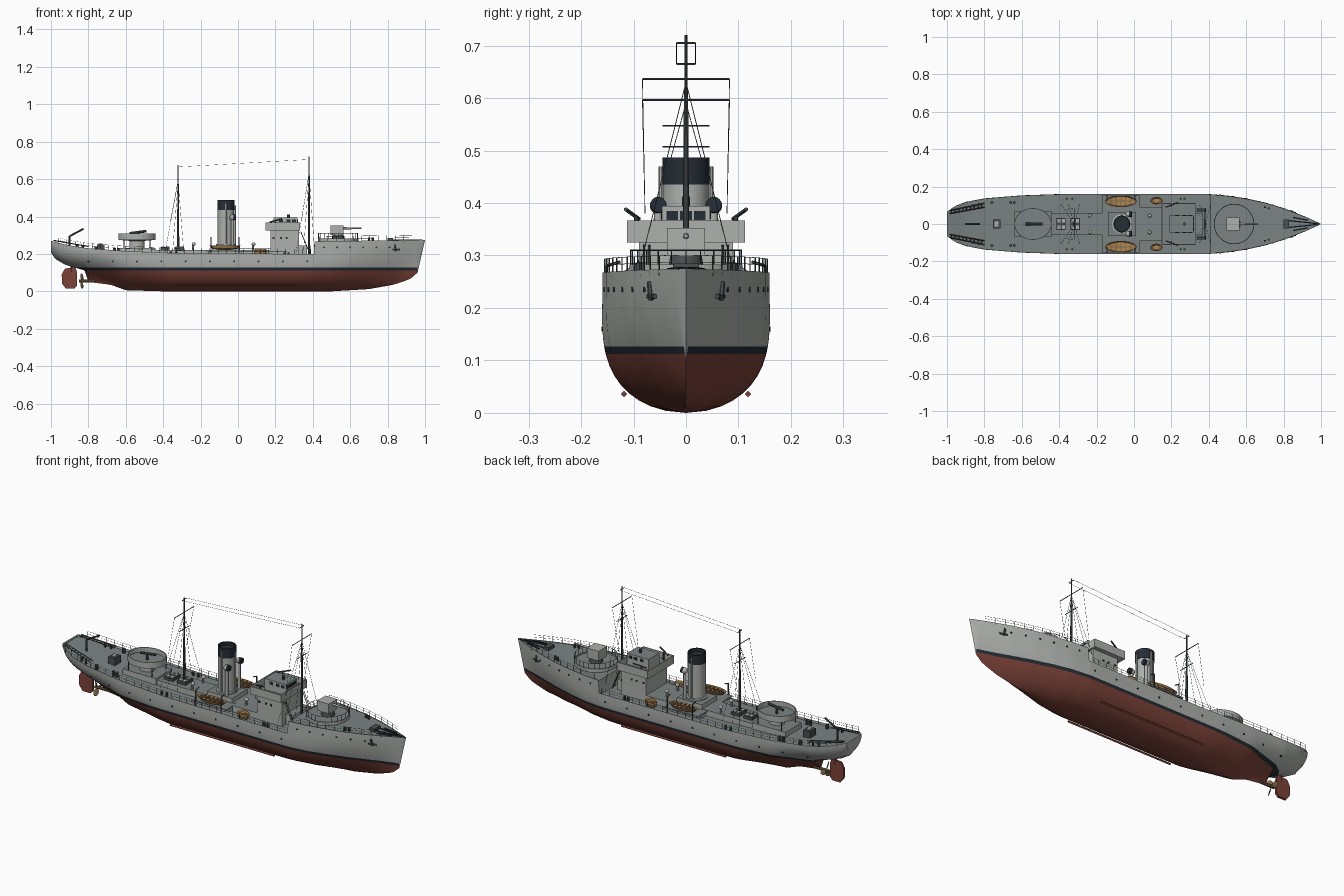
import bpy, bmesh, math
from mathutils import Vector, Matrix

cube = bpy.data.objects.get("Cube")
if cube:
    bpy.data.objects.remove(cube)

def material(name, *rgb):
    m = bpy.data.materials.new(name)
    m.use_nodes = True
    m.diffuse_color = (*rgb, 1)
    m.node_tree.nodes["Principled BSDF"].inputs["Base Color"].default_value = (*rgb, 1)
    return m

GREY = material("hull grey", .42, .44, .42)
DECK = material("deck grey", .2, .23, .23)
RED = material("underwater red", .2, .055, .04)
BLACK = material("blue black", .018, .026, .035)
WOOD = material("varnished wood", .42, .24, .09)
BRONZE = material("bronze", .24, .15, .07)
STEEL = material("dark steel", .07, .08, .08)
made = []

def finish(name, bm, *mats):
    mesh = bpy.data.meshes.new(name)
    bm.to_mesh(mesh)
    bm.free()
    for m in mats:
        mesh.materials.append(m)
    ob = bpy.data.objects.new(name, mesh)
    bpy.context.collection.objects.link(ob)
    made.append(ob)
    return ob

def box(name, xs, ys, zs, *mats):
    """Box from ranges; a second material paints the top."""
    bm = bmesh.new()
    lo, hi = Vector((xs[0], ys[0], zs[0])), Vector((xs[1], ys[1], zs[1]))
    bmesh.ops.create_cube(bm, size=1, matrix=Matrix.Translation((lo + hi) / 2) @ Matrix.Diagonal((*(hi - lo), 1)))
    for f in bm.faces:
        f.material_index = int(len(mats) > 1 and f.normal.z > .5)
    return finish(name, bm, *mats)

def rods(name, pairs, r, mat, sides=5, r2=None):
    """Straight rods between pairs of points, in one mesh."""
    bm = bmesh.new()
    for a, b in pairs:
        a, b = Vector(a), Vector(b)
        d = b - a
        turn = d.to_track_quat('Z', 'Y').to_matrix().to_4x4()
        bmesh.ops.create_cone(bm, cap_ends=True, segments=sides, radius1=r, radius2=r if r2 is None else r2,
                              depth=d.length, matrix=Matrix.Translation((a + b) / 2) @ turn)
    return finish(name, bm, mat)

def lathe(name, x, y, profile, *mats, split=9, sy=1, sides=32):
    """Turned shape about a vertical axis; faces above split take the second material."""
    bm = bmesh.new()
    rings = []
    for r, z in profile:
        ring = []
        for i in range(sides):
            a = math.tau * i / sides
            ring.append(bm.verts.new((x + r * math.cos(a), y + r * sy * math.sin(a), z)))
        rings.append(ring)
    for lo, hi in zip(rings, rings[1:]):
        for i in range(sides):
            j = (i + 1) % sides
            f = bm.faces.new((lo[i], lo[j], hi[j], hi[i]))
            f.material_index = int(f.calc_center_median().z > split)
    bm.faces.new(rings[-1]).material_index = len(mats) - 1
    return finish(name, bm, *mats)

def ball(name, centre, size, mat):
    bm = bmesh.new()
    bmesh.ops.create_uvsphere(bm, u_segments=20, v_segments=10, radius=1,
                              matrix=Matrix.Translation(centre) @ Matrix.Diagonal((*size, 1)))
    return finish(name, bm, mat)

def both(pairs):
    """Add the mirror image of rods across the centreline."""
    flip = lambda p: (p[0], -p[1], p[2])
    return pairs + [(flip(a), flip(b)) for a, b in pairs]

def curve(points):
    def value(x):
        for (a, u), (b, v) in zip(points, points[1:]):
            if x <= b:
                return u + (v - u) * max(0, x - a) / (b - a)
        return points[-1][1]
    return value

# Hull lines along the length
keel = curve([(-1, .21), (-.98, .175), (-.92, .14), (-.82, .112), (-.8, .05), (-.68, .035), (-.6, .006), (-.4, 0),
              (.5, 0), (.7, .012), (.83, .035), (.92, .065), (.96, .1), (1, .275)])
sheer = curve([(-1, .27), (-.9, .245), (-.8, .23), (-.6, .215), (-.3, .203), (.405, .2), (.41, .267), (1, .275)])
half = curve([(-1, .065), (-.96, .095), (-.9, .118), (-.8, .137), (-.6, .153), (-.4, .16), (.4, .16), (.5, .152),
              (.6, .137), (.7, .115), (.8, .085), (.9, .046), (1, .002)])
full = curve([(-1, 2), (-.6, 2.6), (-.4, 3), (.5, 3), (.8, 2), (1, 1.3)])
hollow = curve([(-1, .5), (-.82, .6), (-.8, 1.9), (-.6, 1), (-.35, .5), (.35, .5), (.6, .7), (.9, 1)])
flare_top = curve([(-1, .27), (-.8, .23), (-.4, .205), (.4, .2), (.65, .26), (1, .28)])
RED_TOP, BAND_TOP = .112, .127

def breadth(x, z):
    s = (z - keel(x)) / (flare_top(x) - keel(x))
    return half(x) * (1 - (1 - min(1, max(0, s))) ** full(x)) ** hollow(x)

def deck_z(x):
    return sheer(x) - (.004 if x > .407 else .012)

stations = sorted({round(-1 + i / 40, 3) for i in range(81)} | {-.82, -.99, .405, .41, .96, .99})
bm = bmesh.new()
deck = bmesh.new()
rings, planks = [], []
LOW, HIGH = 8, 6
for x in stations:
    k, top = keel(x), sheer(x)
    zs = [k + max(0, RED_TOP - k) * (i / LOW) ** 1.6 for i in range(LOW + 1)]
    base = max(BAND_TOP, k)
    zs += [base + (top - base) * i / HIGH for i in range(HIGH + 1)]
    side = [(breadth(x, z), z) for z in zs]
    rings.append([bm.verts.new((x, -y, z)) for y, z in reversed(side[1:])]
                 + [bm.verts.new((x, y if i else 0, z)) for i, (y, z) in enumerate(side)])
    w = breadth(x, deck_z(x)) * .995
    planks.append([deck.verts.new((x, s * w, deck_z(x))) for s in (-1, 1)])
for a, b in zip(rings, rings[1:]):
    for i in range(len(a) - 1):
        f = bm.faces.new((a[i], b[i], b[i + 1], a[i + 1]))
        z = f.calc_center_median().z
        f.material_index = 0 if z < RED_TOP else 1 if z < BAND_TOP else 2
bm.faces.new(rings[0]).material_index = 2
bmesh.ops.remove_doubles(bm, verts=bm.verts, dist=.0004)
bmesh.ops.recalc_face_normals(bm, faces=bm.faces)
finish("hull", bm, RED, BLACK, GREY)
for a, b in zip(planks, planks[1:]):
    f = deck.faces.new((a[0], b[0], b[1], a[1]))
    f.normal_update()
    f.material_index = int(f.normal.z < .7)
finish("deck", deck, DECK, GREY)

# Rudder, propeller and bilge keels
bm = bmesh.new()
outline = [(-.86, .03), (-.875, .014), (-.92, .014), (-.94, .04), (-.943, .09), (-.925, .122), (-.87, .128), (-.86, .1)]
edge = [bm.verts.new((x, -.006, z)) for x, z in outline]
plate = bm.faces.new(edge)
out = bmesh.ops.extrude_face_region(bm, geom=[plate])
bmesh.ops.translate(bm, verts=[v for v in out["geom"] if isinstance(v, bmesh.types.BMVert)], vec=(0, .012, 0))
finish("rudder", bm, RED)
rods("rudder_stock", [((-.89, 0, .1), (-.89, 0, .16))], .007, RED, 10)
rods("propeller_shaft", [((-.76, 0, .055), (-.85, 0, .055))], .008, BRONZE, 10)
for i in range(3):
    a = math.tau * i / 3 + .5
    blade = ball("propeller_blade", (0, 0, .026), (.003, .014, .02), BRONZE)
    blade.matrix_world = Matrix.Translation((-.835, 0, .055)) @ Matrix.Rotation(a, 4, 'X') @ Matrix.Rotation(.6, 4, 'Z')
for s in (-1, 1):
    rods("bilge_keel", [((-.32, s * .118, .036), (.3, s * .118, .036))], .006, RED, 4)

# Portholes and anchors
ports = [(x / 100, .235) for x in range(46, 84, 7)] + [(x / 100, .16) for x in range(-80, 40, 13)]
rods("portholes", both([((x, breadth(x, z) - .004, z), (x, breadth(x, z) + .002, z)) for x, z in ports]), .005, BLACK, 10)
hawse = breadth(.84, .23)
rods("anchors", both([((.84, hawse + .003, .25), (.845, hawse, .215)), ((.825, hawse + .004, .222), (.865, hawse - .008, .222))]),
     .005, STEEL, 6)

# Railings
posts, lines = [], []
xs = [-.96 + .045 * i for i in range(43)]
foot = lambda x, h: (x, breadth(x, sheer(x)) * .985, sheer(x) + h)
for a, b in zip(xs, xs[1:]):
    posts.append((foot(a, -.012), foot(a, .026)))
    if not a < .41 < b:
        lines += [(foot(a, h), foot(b, h)) for h in (.013, .026)]
rods("railing_posts", both(posts), .0013, STEEL, 4)
rods("railing_wires", both(lines), .0007, STEEL, 3)

# Deckhouses amidships
box("engine_casing", (-.44, .18), (-.06, .06), (.185, .222), GREY, DECK)
box("boat_deck", (-.17, .03), (-.153, .153), (.213, .22), GREY, DECK)
box("boat_deck_house", (-.16, .02), (-.1, .1), (.185, .215), GREY)
box("forward_casing", (.03, .18), (-.09, .09), (.185, .222), GREY, DECK)
box("funnel_house", (-.14, .01), (-.065, .065), (.22, .245), GREY, DECK)
for x in (-.39, -.315):
    box("skylight", (x - .025, x + .025), (-.032, .032), (.22, .237), STEEL)
    for y in (-.018, .018):
        for dx in (-.012, .012):
            box("skylight_pane", (x + dx - .008, x + dx + .008), (y - .01, y + .01), (.236, .24), GREY)

# Funnel with a dark top
lathe("funnel", -.065, 0, [(.052, .24), (.052, .252), (.044, .254), (.044, .435), (.045, .4351), (.045, .487), (.039, .487),
      (.039, .47)], GREY, BLACK, split=.435)
rods("funnel_pipes", both([((-.065, .047, .25), (-.065, .047, .47))]), .005, GREY, 8)
ring = [(-.0195, .019 * math.cos(i * math.tau / 20), .425 + .015 * math.sin(i * math.tau / 20)) for i in range(20)]
rods("steam_pipe", [((-.015, 0, .245), (-.015, 0, .46))], .005, GREY, 8)

# Cowl ventilators
for s in (-1, 1):
    rods("ventilator_trunk", [((-.03, s * .053, .24), (-.03, s * .053, .395))], .008, GREY, 12)
    ball("ventilator_cowl", (-.03, s * .053, .395), (.015, .016, .016), GREY)
    rods("ventilator_mouth", [((-.03, s * .053, .395), (-.012, s * .053, .397))], .015, BLACK, 16)
    for x in (-.24, .08):
        rods("small_ventilator", [((x, s * .045, .21), (x, s * .045, .25))], .006, GREY, 10)
        ball("small_cowl", (x + .003, s * .045, .252), (.01, .01, .01), GREY)

# Boats and rafts
for s in (-1, 1):
    lathe("boat", -.07, s * .122, [(.03, .222), (.065, .228), (.085, .245), (.08, .246), (.07, .24)], WOOD, sy=.36)
    box("boat_keelson", (-.14, 0), (s * .122 - .003, s * .122 + .003), (.24, .246), BRONZE)
    for i in range(5):
        x = -.12 + i * .025
        box("boat_thwart", (x - .003, x + .003), (s * .122 - .02, s * .122 + .02), (.24, .246), BRONZE)
    lathe("raft", .12, s * .125, [(.028, .195), (.033, .204), (.033, .222), (.028, .226), (.02, .22)], WOOD, sy=.6)
    davits = [((x, s * .152, .2), (x, s * .152, .28)) for x in (-.145, .005)]
    rods("boat_davits", davits + [(b, (b[0], s * .125, .288)) for a, b in davits], .003, STEEL, 6)

# Bridge
box("bridge_house", (.175, .325), (-.09, .09), (.185, .33), GREY, DECK)
box("bridge_front_house", (.32, .37), (-.055, .055), (.185, .245), GREY, DECK)
box("bridge_floor", (.15, .33), (-.11, .11), (.325, .335), GREY, DECK)
for s in (-1, 1):
    box("bridge_wing_wall", (.15, .33), (s * .11 - .002, s * .11 + .002), (.325, .367), GREY)
    box("bridge_end_wall", (.24 + s * .09 - .002, .24 + s * .09 + .002), (-.11, .11), (.325, .367), GREY)
box("wheelhouse", (.19, .318), (-.046, .046), (.33, .394), GREY, DECK)
for y in (-.026, 0, .026):
    box("wheelhouse_window", (.317, .32), (y - .011, y + .011), (.368, .385), BLACK)
for s in (-1, 1):
    for x in (.23, .27, .3):
        box("side_window", (x - .01, x + .01), (s * .0465 - .001, s * .0465 + .001), (.37, .385), BLACK)
        rods("bridge_porthole", [((x - .04, s * .089, .285), (x - .04, s * .092, .285))], .006, BLACK, 10)
    rods("wing_gun", [((.2, s * .095, .335), (.2, s * .095, .375)), ((.17, s * .09, .37), (.235, s * .115, .388))], .004, STEEL, 6)
    rods("bridge_ladder", [((.335, s * .07, .32), (.385, s * .07, .2)), ((.335, s * .08, .32), (.385, s * .08, .2))], .002, STEEL, 4)
rods("compass", [((.27, 0, .39), (.27, 0, .412))], .008, STEEL, 10)

# Forecastle gun on a round platform
lathe("fore_gun_platform", .535, 0, [(.108, .26), (.108, .283), (.104, .283), (.104, .276)], GREY, DECK, split=.9)
lathe("fore_gun_mount", .535, 0, [(.035, .27), (.028, .31)], STEEL)
box("fore_gun_shield", (.495, .565), (-.036, .036), (.3, .352), GREY)
rods("fore_gun_barrel", [((.56, 0, .337), (.66, 0, .337))], .006, GREY, 12, .004)
rim = [(.535 + .106 * math.cos(i * math.tau / 24), .106 * math.sin(i * math.tau / 24)) for i in range(24)]
rods("platform_rail", [((*p, .28), (*p, .31)) for p in rim] + [((*p, .31), (*q, .31)) for p, q in zip(rim, rim[1:] + rim[:1])],
     .0012, STEEL, 4)

# After gun tub
box("after_house", (-.64, -.44), (-.068, .068), (.19, .232), GREY, DECK)
lathe("after_gun_tub", -.54, 0, [(.04, .23), (.04, .27), (.1, .275), (.1, .308), (.096, .308), (.096, .282)], GREY, DECK, split=.9, sy=.85)
rods("after_gun", [((-.54, 0, .28), (-.54, 0, .315)), ((-.58, 0, .31), (-.49, 0, .322))], .007, STEEL, 8)
rods("tub_legs", both([((x, .06, .2), (x, .06, .278)) for x in (-.61, -.47)]), .003, STEEL, 6)

# Stern and bow fittings
rails = []
for y in (.07, .09):
    rails += [((-.985, y * .8, .272), (-.8, y + .02, .24))]
rails += [((-.975 + .02 * i, .06 + .003 * i, .268 - .003 * i), (-.975 + .02 * i, .078 + .003 * i, .268 - .003 * i)) for i in range(9)]
rods("charge_rails", both(rails), .003, STEEL, 4)
rods("depth_charges", both([((x, .115, deck_z(x)), (x, .115, deck_z(x) + .025)) for x in (-.66, -.64, -.76)]), .008, STEEL, 10)
box("stern_winch", (-.755, -.715), (-.025, .025), (.21, .25), STEEL)
box("winch_top", (-.745, -.725), (-.014, .014), (.25, .256), GREY)
rods("stern_davit", [((-.9, 0, .23), (-.9, 0, .295)), ((-.9, 0, .295), (-.825, 0, .335))], .005, STEEL, 8)
box("windlass", (.8, .83), (-.025, .025), (.268, .285), STEEL)
rods("anchor_chains", both([((.83, .018, .274), (.985, .002, .274)), ((.85, .035, .272), (.93, .02, .274))]), .004, BLACK, 6)
rods("bollards", both([((x, breadth(x, sheer(x)) - .025, deck_z(x)), (x, breadth(x, sheer(x)) - .025, deck_z(x) + .02))
                       for x in (-.86, -.83, -.36, -.33, .25, .27, .7, .72)]), .006, STEEL, 8)

# Masts with yards, shrouds and aerials
for name, x, top in (("after", -.32, .675), ("fore", .38, .72)):
    drop = 0 if name == "fore" else -.04
    rods(name + "_mast", [((x, 0, .19), (x, 0, top - .1))], .007, STEEL, 10, .004)
    rods(name + "_topmast", [((x, 0, top - .12), (x, 0, top))], .0028, STEEL, 6)
    rods(name + "_yards", [((x, -w, z + drop), (x, w, z + drop)) for w, z in ((.083, .636), (.045, .547), (.018, .705))],
         .002, STEEL, 5)
    stays = [((x, 0, .63 + drop), (x + d, .105, .21)) for d in (-.07, -.03, .03)]
    stays += [((x, .083, .636 + drop), (x - .04, .078, .38))]
    rods(name + "_shrouds", both(stays), .0008, STEEL, 3)
rods("aerial_wires", both([((-.32, .018, .665), (.38, .018, .705))]), .0007, STEEL, 3)

# Smooth rounded parts, keep edges crisp
bpy.ops.object.select_all(action='DESELECT')
for ob in made:
    ob.select_set(True)
bpy.context.view_layer.objects.active = made[0]
bpy.ops.object.shade_smooth_by_angle(angle=math.radians(35))
